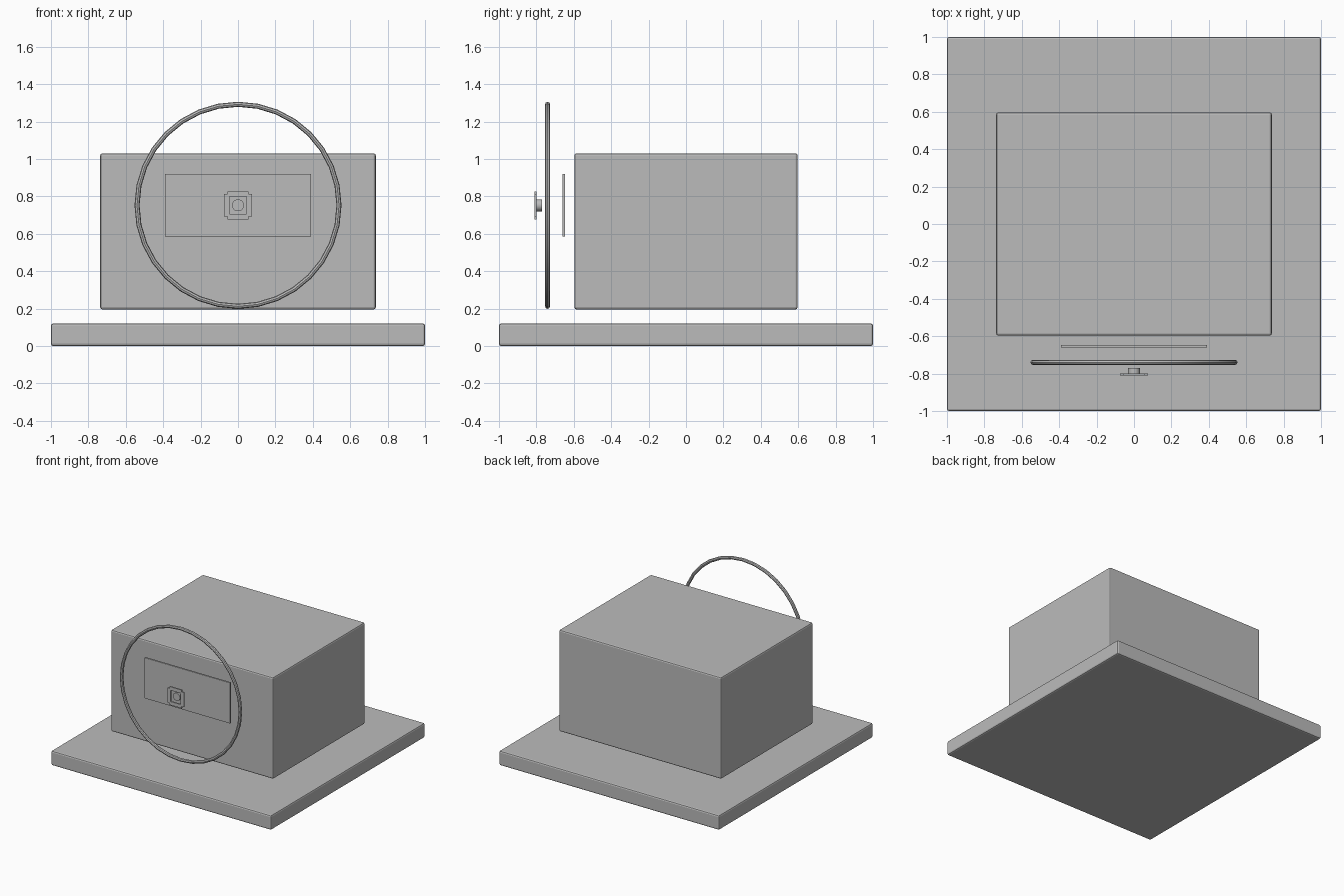
import bpy, math

if "Cube" in bpy.data.objects:
    bpy.data.objects.remove(bpy.data.objects["Cube"])

grey = bpy.data.materials.new("plain grey")
grey.diffuse_color = (0.5, 0.5, 0.5, 1)
grey.use_nodes = True
grey.node_tree.nodes["Principled BSDF"].inputs["Base Color"].default_value = grey.diffuse_color


def finish(name, bevel=0):
    ob = bpy.context.object
    ob.name = name
    ob.data.materials.append(grey)
    if bevel:
        m = ob.modifiers.new("soft edges", 'BEVEL')
        m.width = bevel
        m.segments = 2
        bpy.ops.object.modifier_apply(modifier=m.name)
    return ob


def box(name, x, y, z, bevel=0):
    """Box given by its (min, max) range on each axis."""
    bpy.ops.mesh.primitive_cube_add(size=1, location=[sum(r) / 2 for r in (x, y, z)])
    bpy.context.object.scale = [r[1] - r[0] for r in (x, y, z)]
    bpy.ops.object.transform_apply(location=False, rotation=False, scale=True)
    return finish(name, bevel)


CZ = 0.752  # height of the ring and ornament centre

# Ground slab and main block
box("base_slab", (-1, 1), (-1, 1), (0, 0.12), 0.012)
box("main_block", (-0.737, 0.737), (-0.597, 0.597), (0.195, 1.03), 0.012)

# Thin panel floating before the block
box("front_panel", (-0.39, 0.39), (-0.661, -0.646), (CZ - 0.167, CZ + 0.167), 0.002)

# Large thin hoop
bpy.ops.mesh.primitive_torus_add(major_radius=0.54, minor_radius=0.0135,
                                 major_segments=32, minor_segments=8,
                                 location=(0, -0.74, CZ),
                                 rotation=(math.pi / 2, 0, 0))
finish("hoop")
bpy.ops.object.shade_smooth_by_angle()

# Small square frame made of four bars
for s, side in ((-1, "a"), (1, "b")):
    near, far = sorted((s * 0.046, s * 0.075))
    box("frame_upright_" + side, (near, far), (-0.81, -0.799), (CZ - 0.06, CZ + 0.06))
    box("frame_rail_" + side, (-0.055, 0.055), (-0.8095, -0.7985), (CZ + near, CZ + far))

# Round stub behind the frame
bpy.ops.mesh.primitive_cylinder_add(vertices=24, radius=0.032, depth=0.028,
                                    location=(0, -0.785, CZ),
                                    rotation=(math.pi / 2, 0, 0))
finish("round_stub")
bpy.ops.object.shade_smooth_by_angle()
